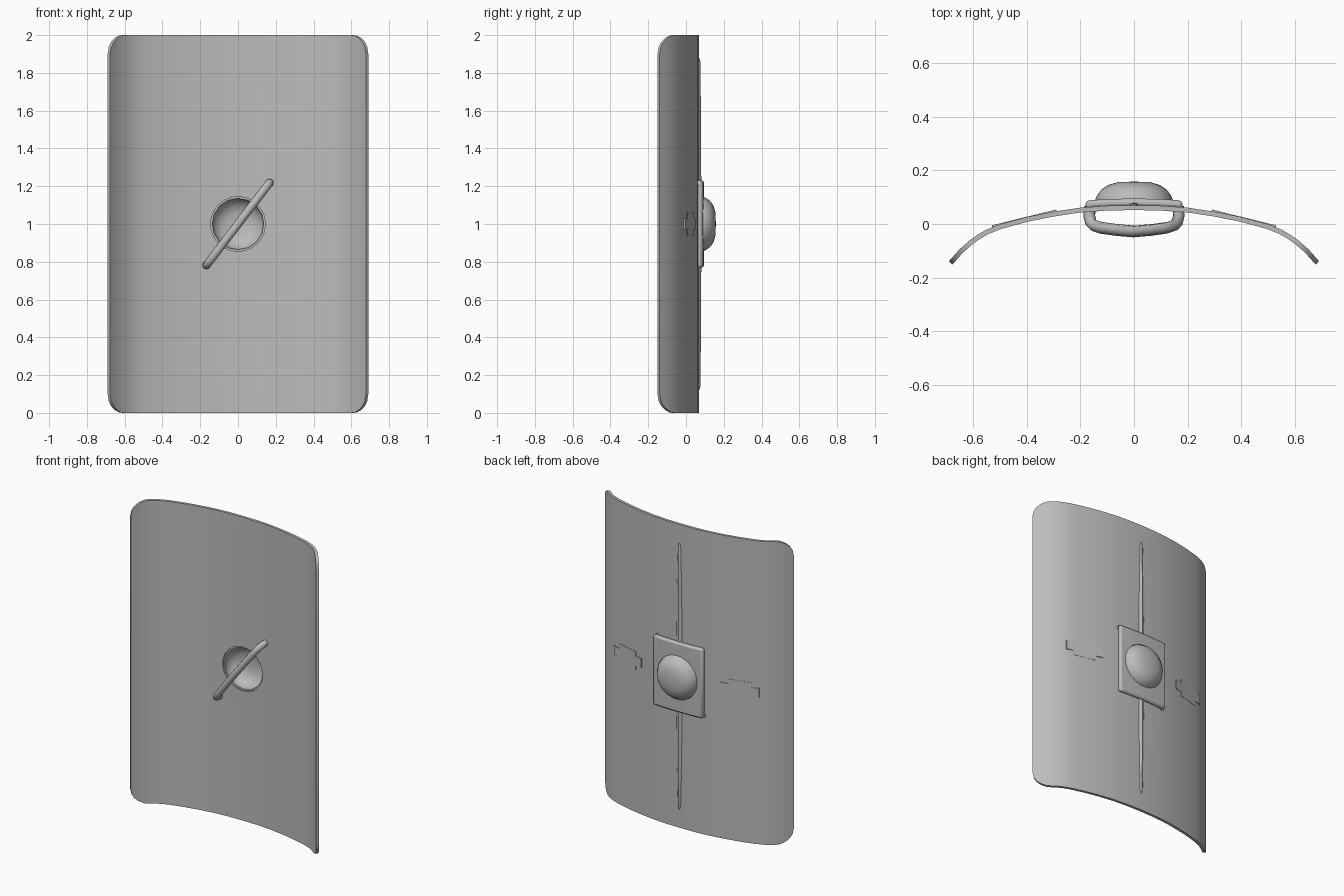
import bpy, bmesh, math
from mathutils import Vector

old = bpy.data.objects.get("Cube")
if old:
    bpy.data.objects.remove(old)

grey = bpy.data.materials.new("plain_grey")
grey.use_nodes = True
grey.diffuse_color = (0.5, 0.5, 0.5, 1)
grey.node_tree.nodes["Principled BSDF"].inputs["Base Color"].default_value = (0.5, 0.5, 0.5, 1)

# Half of the curved section, from the middle to the side edge
SECTION = [(0, .07), (.1, .068), (.2, .061), (.3, .046), (.4, .026),
           (.5, -.001), (.55, -.021), (.6, -.05), (.65, -.094), (.69, -.139)]
MID = 1.0


def skin(x):
    """Depth of the outer surface at x."""
    x = abs(x)
    for (x0, y0), (x1, y1) in zip(SECTION, SECTION[1:]):
        if x <= x1 + 1e-6:
            return y0 + (y1 - y0) * (x - x0) / (x1 - x0)
    return SECTION[-1][1]


def finish(obj, angle=35):
    bpy.ops.object.select_all(action='DESELECT')
    obj.select_set(True)
    bpy.context.view_layer.objects.active = obj
    bpy.ops.object.shade_smooth_by_angle(angle=math.radians(angle))


def make(name, bm, smooth=True):
    bmesh.ops.recalc_face_normals(bm, faces=bm.faces)
    mesh = bpy.data.meshes.new(name)
    bm.to_mesh(mesh)
    bm.free()
    mesh.materials.append(grey)
    obj = bpy.data.objects.new(name, mesh)
    bpy.context.collection.objects.link(obj)
    if smooth:
        finish(obj)
    return obj


def prism(name, outline, offset):
    """Extrude a closed outline of vectors along offset."""
    bm = bmesh.new()
    face = bm.faces.new([bm.verts.new(p) for p in outline])
    new = bmesh.ops.extrude_face_region(bm, geom=[face])["geom"]
    bmesh.ops.translate(bm, vec=offset, verts=[v for v in new if isinstance(v, bmesh.types.BMVert)])
    return make(name, bm)


def cut(obj, cutter):
    mod = obj.modifiers.new("hole", 'BOOLEAN')
    mod.operation = 'DIFFERENCE'
    mod.solver = 'EXACT'
    mod.object = cutter


# Cutter for the round opening behind the boss
bm = bmesh.new()
bmesh.ops.create_cone(bm, cap_ends=True, segments=24, radius1=.145, radius2=.145, depth=.4)
cutter = make("opening_cutter", bm, False)
cutter.rotation_euler = (math.pi / 2, 0, 0)
cutter.location = (0, 0.05, MID)
cutter.hide_render = True
cutter.hide_viewport = True
cutter.display_type = 'WIRE'

# Curved panel with rounded corners
half = [i * .05 for i in range(12)] + [.58, .61, .63, .65, .665, .677, .685, .69]
columns = [-x for x in half[:0:-1]] + half
bm = bmesh.new()
previous = None
for x in columns:
    t = max(0, abs(x) - .61) / .08
    inset = .1 * (1 - math.sqrt(max(0, 1 - t * t)))
    pair = [bm.verts.new((x, skin(x), z)) for z in (inset, 2 - inset)]
    if previous:
        bm.faces.new((previous[0], previous[1], pair[1], pair[0]))
    previous = pair
bmesh.ops.recalc_face_normals(bm, faces=bm.faces)
bm.faces.ensure_lookup_table()
front = bm.faces[0].normal.y < 0
thick = bmesh.ops.solidify(bm, geom=bm.faces[:], thickness=.018)
# Keep the outer skin on the section line
low = max(v.co.y for v in bm.verts)
bmesh.ops.translate(bm, vec=(0, .07 - low, 0), verts=bm.verts)
panel = make("panel", bm)
cut(panel, cutter)

# Square mounting plate on the outside
xs = [-.18 + .36 * i / 8 for i in range(9)]
outline = [Vector((x, skin(x) + .025, .77)) for x in xs]
outline += [Vector((x, skin(x) - .006, .77)) for x in reversed(xs)]
plate = prism("mounting_plate", outline, (0, 0, .46))
bevel = plate.modifiers.new("soft_edge", 'BEVEL')
bevel.width = .012
bevel.segments = 2
bevel.limit_method = 'ANGLE'
bevel.angle_limit = math.radians(50)
cut(plate, cutter)

# Hollow boss, turned about the depth axis
outer = [(.147, .06), (.145, .09), (.137, .108), (.122, .128), (.098, .145), (.06, .156), (0, .158)]
inner = [(0, .148), (.058, .146), (.092, .135), (.114, .119), (.128, .102), (.135, .085), (.136, .06)]
bm = bmesh.new()
loop = [bm.verts.new((r, y, MID)) for r, y in outer + inner]
edges = [bm.edges.new(p) for p in zip(loop, loop[1:] + loop[:1])]
bmesh.ops.spin(bm, geom=loop + edges, cent=(0, 0, MID), axis=(0, 1, 0),
               angle=math.tau, steps=16, use_duplicate=False)
bmesh.ops.remove_doubles(bm, verts=bm.verts, dist=.0005)
bmesh.ops.dissolve_degenerate(bm, edges=bm.edges, dist=.0001)
make("boss", bm)

# Tapered ridges above and below the plate
for name, side in (("upper_spine", 1), ("lower_spine", -1)):
    bm = bmesh.new()
    rings = []
    for reach, width, height in ((.2, .024, .013), (.6, .019, .011), (.86, .013, .008), (.88, .005, .003)):
        rings.append([bm.verts.new((x * width, .066 + y * (height + .002), MID + side * reach))
                      for x, y in ((-1, 0), (-.6, .7), (0, 1), (.6, .7), (1, 0))])
    for a, b in zip(rings, rings[1:]):
        for i in range(5):
            j = (i + 1) % 5
            bm.faces.new((a[i], a[j], b[j], b[i]))
    bm.faces.new(rings[0])
    bm.faces.new(rings[-1])
    make(name, bm)

# Slanted grip on the inside
arm = [(1, .066), (1.01, .03), (.98, .008), (.9, -.006), (.75, -.014), (.4, -.022)]
path = [(-t, y) for t, y in arm] + [(0, -.028)] + arm[::-1]
curve = bpy.data.curves.new("grip", 'CURVE')
curve.dimensions = '3D'
curve.bevel_depth = .022
curve.bevel_resolution = 2
curve.use_fill_caps = True
spline = curve.splines.new('POLY')
spline.points.add(len(path) - 1)
for point, (t, y) in zip(spline.points, path):
    point.co = (t * .165, y, MID + t * .216, 1)
curve.materials.append(grey)
grip = bpy.data.objects.new("grip", curve)
bpy.context.collection.objects.link(grip)
bpy.ops.object.select_all(action='DESELECT')
grip.select_set(True)
bpy.context.view_layer.objects.active = grip
bpy.ops.object.convert(target='MESH')
finish(bpy.context.object, 60)

# Flat cross-shaped badges, tilted to lie against the panel
cross = [(0, -.03), (.2, -.03), (.2, -.06), (.8, -.06), (.8, -.03), (1, -.03)]
cross += [(t, -z) for t, z in reversed(cross)]
for name, side in (("left_badge", 1), ("right_badge", -1)):
    outline = [Vector((side * (.29 + .24 * t), .054 - .059 * t, MID + z)) for t, z in cross]
    prism(name, outline, (-side * .002, -.009, 0))
